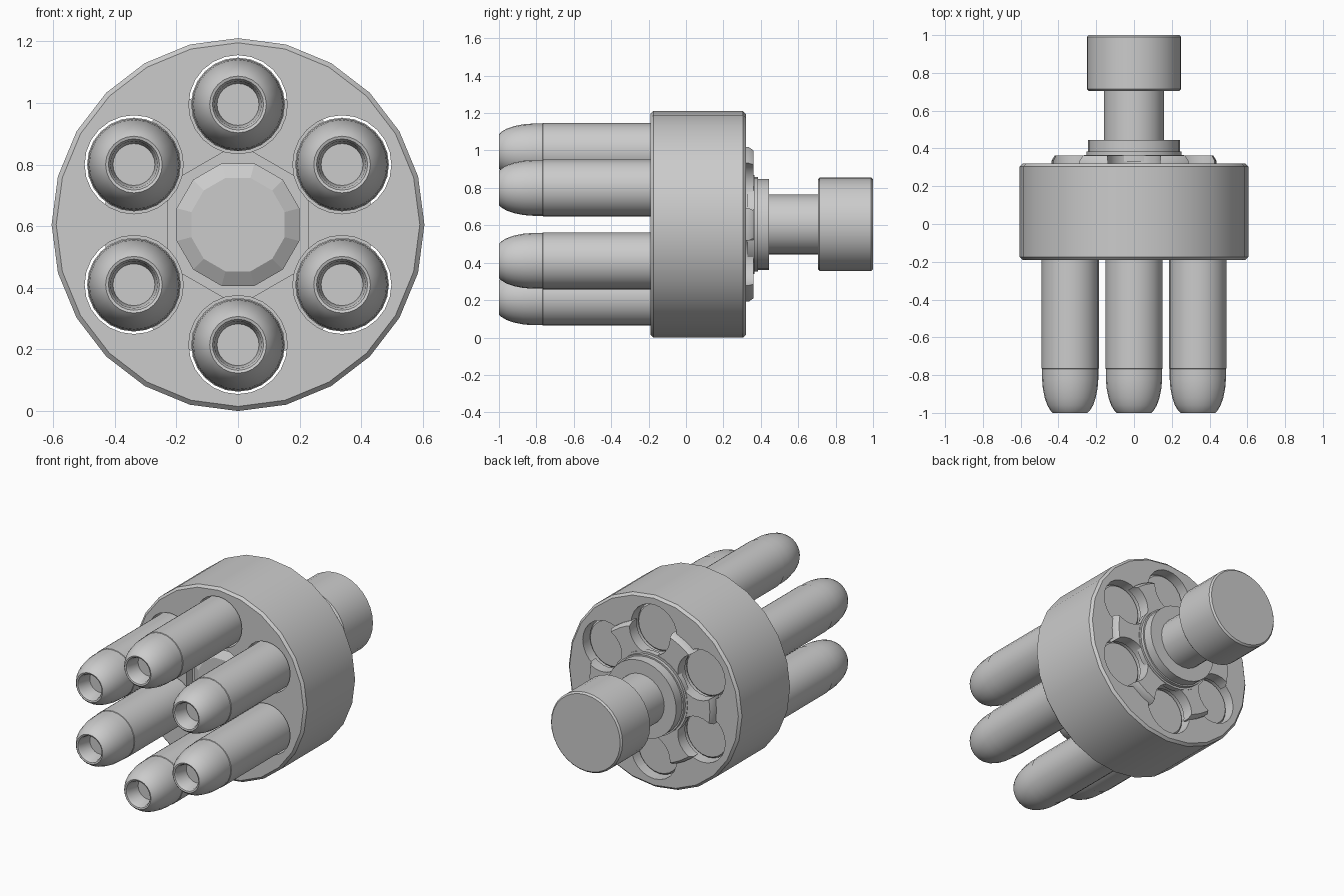
import bpy, bmesh
from math import sin, cos, pi, radians

if "Cube" in bpy.data.objects:
    bpy.data.objects.remove(bpy.data.objects["Cube"])

CZ = 0.605                                   # height of the main axis
RING = 0.39                                  # distance of the chambers from it
CHAMBERS = [(RING * cos(radians(a)), CZ + RING * sin(radians(a)))
            for a in range(30, 390, 60)]


def lathe(name, profile, n, x=0.0, z=CZ, turn=0.0):
    """Spin (radius, y) points about an axis along y; the ends are capped."""
    bm = bmesh.new()
    rings = []
    for r, y in profile:
        rings.append([bm.verts.new((x + r * cos(2 * pi * i / n + turn), y,
                                    z + r * sin(2 * pi * i / n + turn)))
                      for i in range(n)])
    for a, b in zip(rings, rings[1:]):
        for i in range(n):
            j = (i + 1) % n
            bm.faces.new((a[i], a[j], b[j], b[i]))
    bm.faces.new(rings[0])
    bm.faces.new(rings[-1])
    bmesh.ops.recalc_face_normals(bm, faces=bm.faces)
    me = bpy.data.meshes.new(name)
    bm.to_mesh(me)
    bm.free()
    ob = bpy.data.objects.new(name, me)
    bpy.context.collection.objects.link(ob)
    return ob


def activate(ob):
    bpy.ops.object.select_all(action='DESELECT')
    ob.select_set(True)
    bpy.context.view_layer.objects.active = ob


def cut(ob, cutters):
    """Subtract each cutter in turn, then remove it."""
    for c in cutters:
        c.hide_render = True
        m = ob.modifiers.new("cut", 'BOOLEAN')
        m.operation = 'DIFFERENCE'
        m.solver = 'EXACT'
        m.object = c
        activate(ob)
        bpy.ops.object.modifier_apply(modifier=m.name)
        bpy.data.objects.remove(c, do_unlink=True)


def smooth(ob, angle=35):
    activate(ob)
    bpy.ops.object.shade_smooth_by_angle(angle=radians(angle))


# Drum body with six chambers and a hexagonal recess in the front
body = lathe("drum_body", [(0.59, -0.19), (0.605, -0.175),
                           (0.605, 0.305), (0.59, 0.32)], 24)
cutters = [lathe("chamber_cutter", [(0.16, -0.4), (0.16, 0.5)], 24, x, z)
           for x, z in CHAMBERS]
cutters.append(lathe("recess_cutter", [(0.263, -0.4), (0.263, -0.13)], 6,
                     turn=pi / 6))
cut(body, cutters)
smooth(body)

# Star-shaped retaining plate on the back
star = lathe("retaining_star", [(0.437, 0.29), (0.437, 0.335), (0.42, 0.362)], 48)
cut(star, [lathe("notch_cutter", [(0.142, 0.2), (0.142, 0.5)], 24, x, z)
           for x, z in CHAMBERS])
smooth(star)

# Central post end, seen in the front recess
lathe("centre_post", [(0.157, -0.18), (0.206, -0.15), (0.206, -0.1)], 12,
      turn=pi / 12)

# Stepped collar, shaft and knob
smooth(lathe("collar", [(0.265, 0.33), (0.265, 0.365), (0.252, 0.365),
                        (0.252, 0.385), (0.243, 0.385), (0.243, 0.445)], 32))
smooth(lathe("shaft", [(0.16, 0.4), (0.16, 0.75)], 24))
smooth(lathe("knob", [(0.24, 0.705), (0.25, 0.715), (0.25, 0.99), (0.24, 1.0)], 32))

# Six rounds: case plus rounded tip with a hollow nose
for k, (x, z) in enumerate(CHAMBERS, 1):
    smooth(lathe(f"case_{k}", [(0.142, 0.27), (0.152, 0.26),
                               (0.152, -0.765), (0.146, -0.77)], 24, x, z))
    smooth(lathe(f"tip_{k}", [(0.149, -0.75), (0.149, -0.82), (0.145, -0.87),
                              (0.135, -0.92), (0.121, -0.96), (0.104, -0.988),
                              (0.092, -1.0), (0.083, -0.997), (0.076, -0.985),
                              (0.068, -0.90)], 24, x, z))
